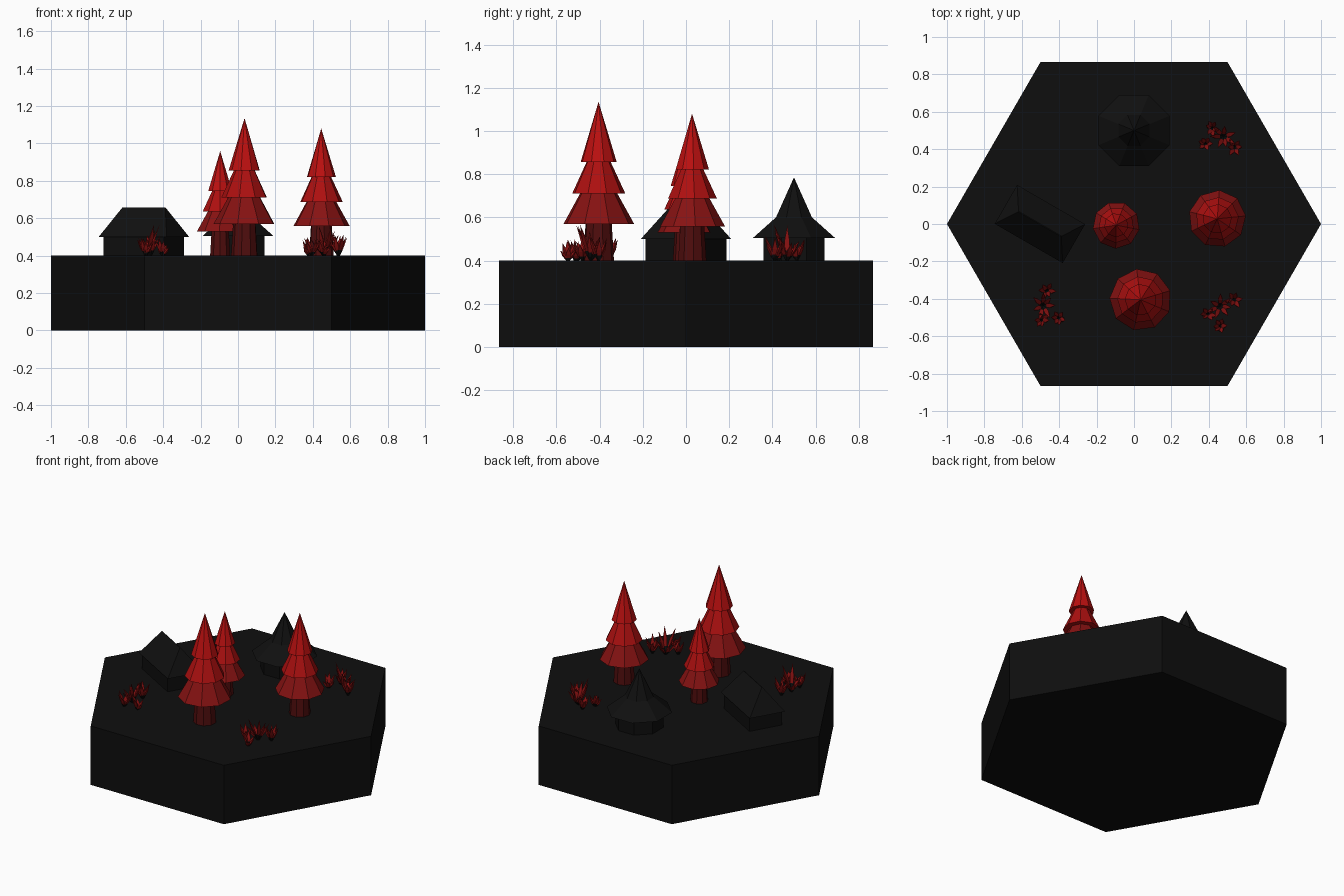
import bpy, bmesh, math, random
from mathutils import Matrix, Vector

if "Cube" in bpy.data.objects:
    bpy.data.objects.remove(bpy.data.objects["Cube"])


def material(name, r, g, b):
    m = bpy.data.materials.new(name)
    m.use_nodes = True
    m.diffuse_color = (r, g, b, 1)
    bsdf = m.node_tree.nodes["Principled BSDF"]
    bsdf.inputs["Base Color"].default_value = (r, g, b, 1)
    bsdf.inputs["Roughness"].default_value = 0.9
    return m


BLACK = material("charcoal", 0.0045, 0.0045, 0.0045)
ROOF = material("roof_black", 0.005, 0.005, 0.005)
BRIGHT = material("bright_red", 0.5, 0.005, 0.005)
MID = material("mid_red", 0.42, 0.005, 0.005)
DARK = material("deep_red", 0.24, 0.006, 0.006)
TRUNK = material("trunk_red", 0.08, 0.004, 0.004)
LEAF = material("leaf_red", 0.22, 0.005, 0.005)


def finish(name, bm, mats, loc=(0, 0, 0), turn=0):
    bmesh.ops.recalc_face_normals(bm, faces=bm.faces)
    mesh = bpy.data.meshes.new(name)
    bm.to_mesh(mesh)
    bm.free()
    for m in mats:
        mesh.materials.append(m)
    ob = bpy.data.objects.new(name, mesh)
    ob.location = loc
    ob.rotation_euler.z = turn
    bpy.context.collection.objects.link(ob)
    return ob


def loft(bm, rings, slot=0):
    """Skin closed rings of points; a one-point ring is an apex."""
    loops = [[bm.verts.new(p) for p in ring] for ring in rings]
    n = len(loops[0])
    faces = [bm.faces.new(loops[0])]
    for a, b in zip(loops, loops[1:]):
        for i in range(n):
            j = (i + 1) % n
            if len(b) == 1:
                faces.append(bm.faces.new((a[i], a[j], b[0])))
            else:
                faces.append(bm.faces.new((a[i], a[j], b[j], b[i])))
    if len(loops[-1]) > 1:
        faces.append(bm.faces.new(loops[-1]))
    for f in faces:
        f.material_index = slot
    return faces


def circle(r, z, n):
    if r == 0:
        return [(0, 0, z)]
    return [(r * math.cos(math.tau * i / n), r * math.sin(math.tau * i / n), z) for i in range(n)]


def box_ring(hx, hy, z):
    return [(hx, hy, z), (-hx, hy, z), (-hx, -hy, z), (hx, -hy, z)]


def turned(name, profile, n, mat, loc, turn=0):
    bm = bmesh.new()
    loft(bm, [circle(r, z, n) for r, z in profile])
    return finish(name, bm, [mat], loc, turn)


GROUND = 0.4

# Hexagonal base
turned("hex_base", [(1, 0), (1, GROUND)], 6, BLACK, (0, 0, 0))


# Trees: tapered trunk and three stacked skirts
def tree(label, x, y, s, turn):
    parts = [
        ("trunk", [(0.072, 0), (0.06, 0.2)], TRUNK),
        ("lower_skirt", [(0.166, 0.17), (0.085, 0.315)], DARK),
        ("middle_skirt", [(0.125, 0.31), (0.055, 0.46)], MID),
        ("top_skirt", [(0.085, 0.455), (0, 0.735)], BRIGHT),
    ]
    for part, prof, mat in parts:
        turned(f"{label}_tree_{part}", [(r * s, z * s) for r, z in prof], 9, mat, (x, y, GROUND), turn)


tree("front", 0.035, -0.405, 1.0, 0.3)
tree("left", 0.445, 0.028, 0.925, 0.1)
tree("middle", -0.095, -0.006, 0.76, 0.5)

# Round hut
hut = (0, 0.5, GROUND)
turned("hut_wall", [(0.152, 0), (0.152, 0.12)], 8, BLACK, hut, math.pi / 8)
turned("hut_roof", [(0.205, 0.105), (0.09, 0.2), (0, 0.385)], 8, ROOF, hut, math.pi / 8)

# Long house with hipped roof
house, angle = (-0.503, 0, GROUND), math.radians(-30)
bm = bmesh.new()
loft(bm, [box_ring(0.185, 0.11, 0), box_ring(0.185, 0.11, 0.11)])
finish("house_wall", bm, [BLACK], house, angle)
bm = bmesh.new()
loft(bm, [box_ring(0.21, 0.12, 0.1), box_ring(0.133, 0.002, 0.256)])
finish("house_roof", bm, [ROOF], house, angle)


# Bushes: clumps of leaning leaf spikes, dark at the root and red at the tip
def spike(bm, root, tip, width):
    root, tip = Vector(root), Vector(tip)
    axis = tip - root
    spin = axis.to_track_quat("Z", "Y").to_matrix().to_4x4()
    place = Matrix.Translation(root) @ spin
    length = axis.length
    sections = [(0.3, 0), (0.8, 0.3), (1.0, 0.55), (0, 1)]
    rings = []
    for w, t in sections:
        if w == 0:
            rings.append([place @ Vector((0, 0, length))])
        else:
            ring = box_ring(w * width, w * width * 0.4, t * length)
            rings.append([place @ Vector(p) for p in ring])
    for f in loft(bm, rings):
        height = (f.calc_center_median() - root).dot(axis) / axis.length_squared
        f.material_index = 1 if height > 0.35 else 0


def bush(name, x, y, turn):
    rng = random.Random(7)
    bm = bmesh.new()
    # centre x, y, spread, height, number of spikes
    clumps = [(0.0, 0.02, 0.08, 0.16, 7), (-0.065, -0.02, 0.05, 0.12, 6),
              (0.0, -0.085, 0.045, 0.09, 6), (0.075, 0.055, 0.05, 0.12, 6)]
    for cx, cy, spread, height, count in clumps:
        for i in range(count):
            a = math.tau * i / count + rng.uniform(-0.3, 0.3)
            r = spread * rng.uniform(0.7, 1.05)
            h = height * rng.uniform(0.5, 1.05)
            tip = (cx + r * math.cos(a), cy + r * math.sin(a), h)
            spike(bm, (cx, cy, -0.005), tip, 0.012)
    finish(name, bm, [BLACK, LEAF], (x, y, GROUND), turn)


bush("front_right_bush", -0.47, -0.45, 0.9)
bush("front_left_bush", 0.46, -0.46, 0)
bush("back_left_bush", 0.46, 0.46, -1.2)
